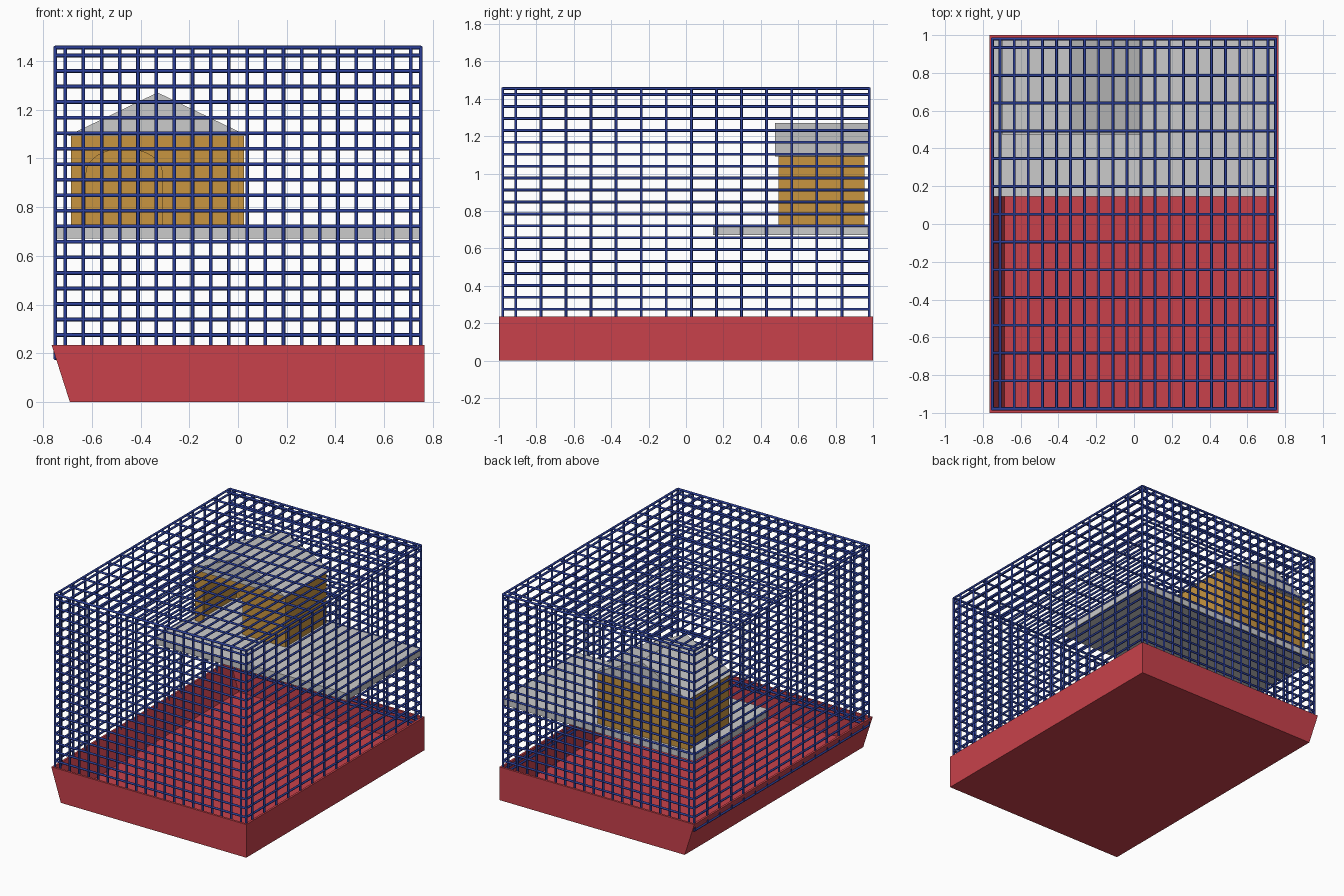
import bpy, bmesh, math
from mathutils import Vector

if "Cube" in bpy.data.objects:
    bpy.data.objects.remove(bpy.data.objects["Cube"])


def material(name, rgb):
    m = bpy.data.materials.new(name)
    m.diffuse_color = (*rgb, 1)
    m.use_nodes = True
    m.node_tree.nodes["Principled BSDF"].inputs["Base Color"].default_value = m.diffuse_color
    return m


RED = material("red_plastic", (0.58, 0.053, 0.07))
BLUE = material("blue_wire", (0.025, 0.05, 0.32))
WOOD = material("warm_wood", (0.58, 0.30, 0.05))


def finish(name, bm, mat=None):
    bmesh.ops.recalc_face_normals(bm, faces=bm.faces)
    me = bpy.data.meshes.new(name)
    bm.to_mesh(me)
    bm.free()
    ob = bpy.data.objects.new(name, me)
    bpy.context.collection.objects.link(ob)
    if mat:
        me.materials.append(mat)
    return ob


def prism(name, profile, y0, y1, mat=None):
    """Extrude an (x, z) outline from y0 to y1."""
    bm = bmesh.new()
    face = bm.faces.new([bm.verts.new((x, y0, z)) for x, z in profile])
    geom = bmesh.ops.extrude_face_region(bm, geom=[face])["geom"]
    verts = [v for v in geom if isinstance(v, bmesh.types.BMVert)]
    bmesh.ops.translate(bm, verts=verts, vec=(0, y1 - y0, 0))
    return finish(name, bm, mat)


def box(name, x0, x1, y0, y1, z0, z1, mat=None):
    return prism(name, [(x0, z0), (x1, z0), (x1, z1), (x0, z1)], y0, y1, mat)


# Tray: open tub with a sloping left wall
bm = bmesh.new()
loops = []
for xl, xr, y, z in [(-0.69, 0.765, 1.0, 0), (-0.765, 0.765, 1.0, 0.235),
                     (-0.75, 0.75, 0.985, 0.235), (-0.685, 0.75, 0.985, 0.03)]:
    loops.append([bm.verts.new(p) for p in
                  [(xl, -y, z), (xr, -y, z), (xr, y, z), (xl, y, z)]])
for a, b in zip(loops, loops[1:]):
    for i in range(4):
        j = (i + 1) % 4
        bm.faces.new((a[i], a[j], b[j], b[i]))
bm.faces.new(loops[0])
bm.faces.new(loops[-1])
finish("tray", bm, RED)

# Cage: round wires on four walls and the top
X, Y, Z0, Z1 = 0.75, 0.98, 0.18, 1.455


def bar(bm, a, b, r=0.0075):
    a, b = Vector(a), Vector(b)
    d = b - a
    mat = d.to_track_quat('Z', 'Y').to_matrix().to_4x4()
    mat.translation = (a + b) / 2
    bmesh.ops.create_cone(bm, cap_ends=True, segments=8, radius1=r, radius2=r,
                          depth=d.length, matrix=mat)


def cage_part(name, bars):
    bm = bmesh.new()
    for a, b in bars:
        bar(bm, a, b)
    ob = finish(name, bm, BLUE)
    for p in ob.data.polygons:
        p.use_smooth = len(p.vertices) == 4


xs = [-0.709 + 0.07463 * i for i in range(20)]
zs = [0.211 + 0.06374 * i for i in range(20)]
ys_side = [-0.91 + 0.1341 * i for i in range(14)]
ys_top = [0.934 - 0.147 * i for i in range(14)]

for name, s in (("front", -1), ("back", 1)):
    cage_part(f"cage_{name}",
              [((x, s * Y, Z0), (x, s * Y, Z1)) for x in xs] +
              [((-X, s * Y, z), (X, s * Y, z)) for z in zs])
for name, s in (("left", -1), ("right", 1)):
    cage_part(f"cage_{name}",
              [((s * X, y, Z0), (s * X, y, Z1)) for y in ys_side] +
              [((s * X, -Y, z), (s * X, Y, z)) for z in zs])
cage_part("cage_top",
          [((x, -Y, Z1), (x, Y, Z1)) for x in xs] +
          [((-X, y, Z1), (X, y, Z1)) for y in ys_top])

# Frame along the cage edges
edges = []
for s in (-1, 1):
    for z in (Z0, Z1):
        edges.append(((-X, s * Y, z), (X, s * Y, z)))
        edges.append(((s * X, -Y, z), (s * X, Y, z)))
    for t in (-1, 1):
        edges.append(((s * X, t * Y, Z0), (s * X, t * Y, Z1)))
cage_part("cage_frame", edges)

# Shelf
box("shelf", -0.75, 0.75, 0.145, 0.98, 0.672, 0.724)

# Hut: front wall with arched doorway, side walls and back wall
HX0, HX1, HB, HT = -0.685, 0.025, 0.724, 1.095
DX, DR, DZ, DH = -0.467, 0.156, 0.94, 0.1
arch = [(DX - DR * math.cos(math.pi * i / 16), DZ + DH * math.sin(math.pi * i / 16))
        for i in range(17)]
prism("hut_front", [(HX0, HB), (DX - DR, HB)] + arch +
      [(DX + DR, HB), (HX1, HB), (HX1, HT), (HX0, HT)], 0.495, 0.515, WOOD)
box("hut_back", HX0, HX1, 0.935, 0.955, HB, HT, WOOD)
box("hut_left", HX0, HX0 + 0.02, 0.515, 0.935, HB, HT, WOOD)
box("hut_right", HX1 - 0.02, HX1, 0.515, 0.935, HB, HT, WOOD)

# Gabled roof
prism("hut_roof", [(-0.70, 1.092), (0.04, 1.092), (-0.33, 1.27)], 0.475, 0.98)
